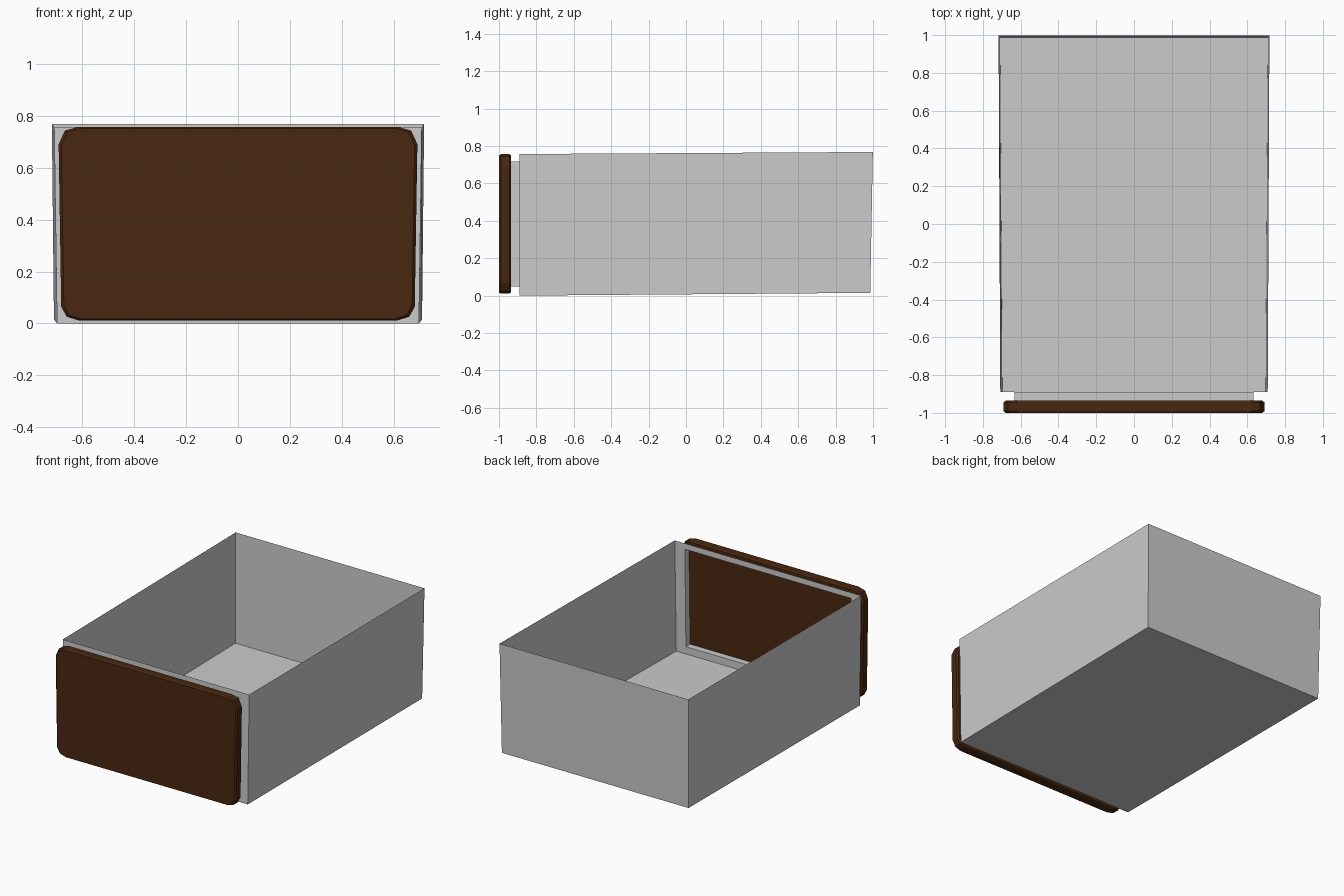
import bpy, bmesh

if "Cube" in bpy.data.objects:
    bpy.data.objects.remove(bpy.data.objects["Cube"])


def make_object(name, bm, mat=None):
    bmesh.ops.recalc_face_normals(bm, faces=bm.faces[:])
    mesh = bpy.data.meshes.new(name)
    bm.to_mesh(mesh)
    bm.free()
    obj = bpy.data.objects.new(name, mesh)
    bpy.context.collection.objects.link(obj)
    if mat:
        mesh.materials.append(mat)
    return obj


def ring(bm, points):
    return [bm.verts.new(p) for p in points]


def trapezoid(wb, wt, yb, yt, zb, zt):
    """Four corners: bottom left, bottom right, top right, top left."""
    return [(-wb, yb, zb), (wb, yb, zb), (wt, yt, zt), (-wt, yt, zt)]


def bridge(bm, a, b, skip=()):
    n = len(a)
    for i in range(n):
        if i not in skip:
            j = (i + 1) % n
            bm.faces.new((a[i], a[j], b[j], b[i]))


# Open sheet box, slightly flared, with a framed opening and neck at the front
bm = bmesh.new()
back = ring(bm, trapezoid(0.709, 0.717, 0.985, 0.999, 0.015, 0.768))
front = ring(bm, trapezoid(0.697, 0.708, -0.89, -0.89, 0.0, 0.757))
opening = ring(bm, trapezoid(0.624, 0.632, -0.89, -0.89, 0.05, 0.717))
neck = ring(bm, trapezoid(0.624, 0.632, -0.937, -0.937, 0.05, 0.717))
bm.faces.new(back)
bridge(bm, back, front, skip=(2,))
bridge(bm, front, opening)
bridge(bm, opening, neck)
make_object("drawer_box", bm)

# Brown front panel with cut corners, a narrow lip on its front and back edges
brown = bpy.data.materials.new("brown_wood")
brown.diffuse_color = (0.065, 0.02, 0.005, 1)
brown.use_nodes = True
brown.node_tree.nodes["Principled BSDF"].inputs["Base Color"].default_value = brown.diffuse_color
half = [(0.615, 0.012), (0.66, 0.026), (0.681, 0.065),
        (0.691, 0.69), (0.667, 0.743), (0.62, 0.756)]
outline = half + [(-x, z) for x, z in reversed(half)]
bm = bmesh.new()
rings = []
for y, s in ((-1.0, 0.985), (-0.99, 1.0), (-0.945, 1.0), (-0.935, 0.985)):
    rings.append(ring(bm, [(x * s, y, 0.384 + (z - 0.384) * s) for x, z in outline]))
for a, b in zip(rings, rings[1:]):
    bridge(bm, a, b)
bm.faces.new(rings[0])
bm.faces.new(rings[-1])
make_object("front_panel", bm, brown)
